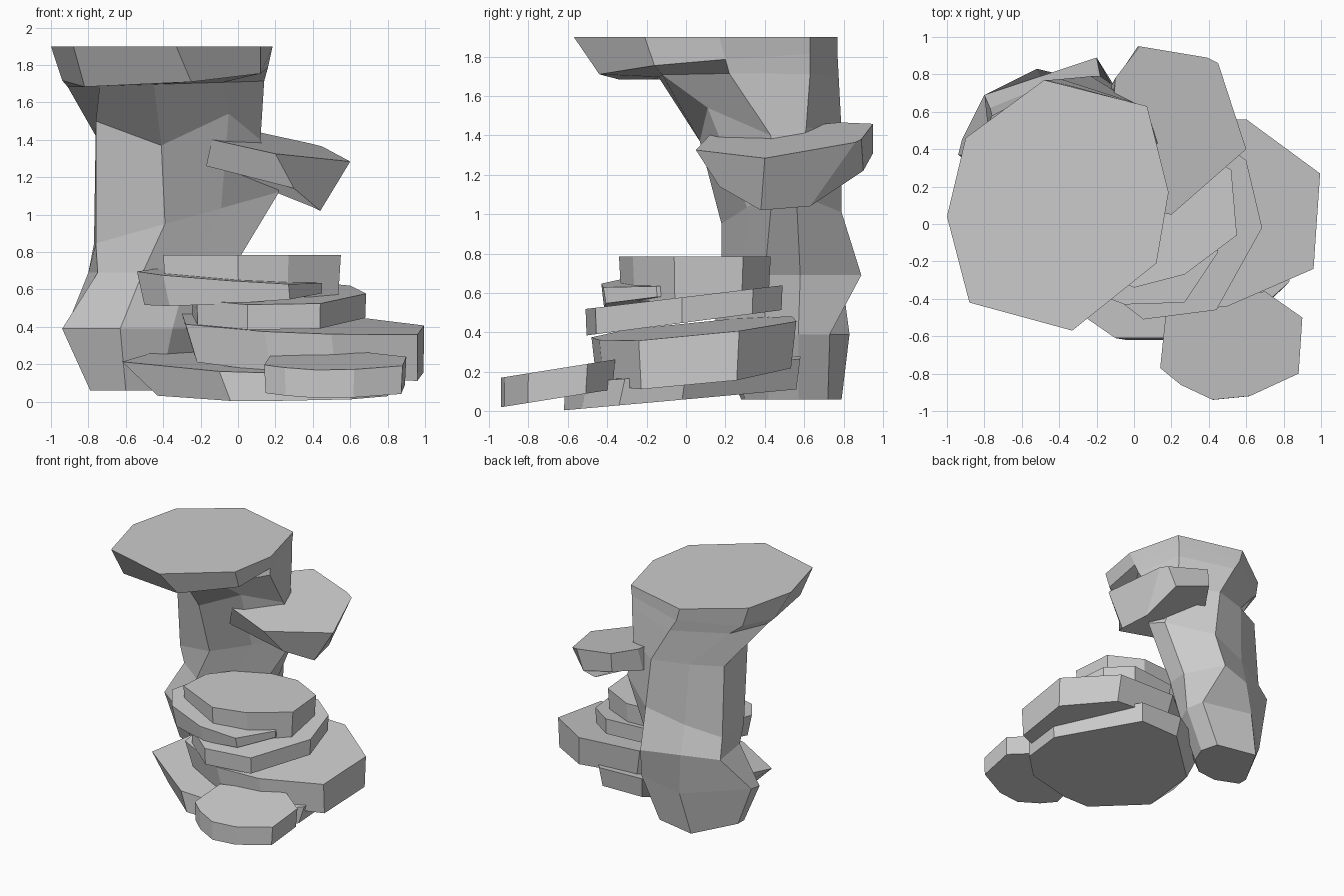
import bpy
import bmesh


def on_plane(outline, plane):
    """Lift a flat outline onto the tilted plane z = c + a*x + b*y."""
    c, a, b = plane
    return [(x, y, c + a * x + b * y) for x, y in outline]


def loft(name, rings):
    """Skin a stack of equal-sized rings and cap both ends."""
    bm = bmesh.new()
    loops = [[bm.verts.new(p) for p in ring] for ring in rings]
    n = len(loops[0])
    for low, high in zip(loops, loops[1:]):
        for i in range(n):
            j = (i + 1) % n
            bm.faces.new((low[i], low[j], high[j], high[i]))
    bm.faces.new(loops[0])
    bm.faces.new(loops[-1])
    bmesh.ops.recalc_face_normals(bm, faces=bm.faces)
    mesh = bpy.data.meshes.new(name)
    bm.to_mesh(mesh)
    bm.free()
    obj = bpy.data.objects.new(name, mesh)
    bpy.context.collection.objects.link(obj)
    return obj


def slab(name, outline, top, bottom, taper=1.0, shift=(0, 0)):
    """Flat rock: outline on top, tapered and shifted copy below."""
    n = len(outline)
    cx = sum(p[0] for p in outline) / n
    cy = sum(p[1] for p in outline) / n
    under = [(cx + (x - cx) * taper + shift[0], cy + (y - cy) * taper + shift[1])
             for x, y in outline]
    return loft(name, [on_plane(under, bottom), on_plane(outline, top)])


# Stacked slabs, from the ground up
base_top = [(-.62, -.25), (-.1, -.61), (.18, -.61), (.62, -.5), (.83, -.31),
            (.84, 0), (.4, .58), (0, .58), (-.45, .3)]
base_under = [(-.43, -.31), (-.04, -.62), (.2, -.62), (.6, -.53), (.8, -.34),
              (.81, -.02), (.38, .56), (.02, .55), (-.42, .15)]
loft("base_slab", [on_plane(base_under, (.06, 0, .09)),
                   on_plane(base_top, (.22, -.03, .1))])

slab("front_slab",
     [(.17, -.48), (.14, -.77), (.25, -.86), (.42, -.94), (.62, -.92),
      (.88, -.8), (.9, -.5), (.7, -.36)],
     (.32, 0, .16), (.17, 0, .16), .98, (0, -.005))

slab("second_slab",
     [(.6, .56), (.995, .27), (.96, -.24), (.5, -.44), (.14, -.48),
      (-.28, -.3), (-.3, .25), (.05, .54)],
     (.43, -.05, .1), (.22, -.09, .1), .95, (.03, 0))

slab("third_slab",
     [(.44, -.46), (.05, -.51), (-.22, -.3), (-.25, .1), (0, .45),
      (.4, .49), (.6, .34), (.685, -.02)],
     (.58, 0, .12), (.45, 0, .13), .99)

slab("fourth_slab",
     [(.27, -.42), (-.05, -.43), (-.4, -.3), (-.54, -.1), (-.45, .2),
      (0, .35), (.35, .2), (.45, -.15)],
     (.67, -.06, .06), (.56, .07, .08), .96, (.02, 0))

slab("top_slab",
     [(0, -.34), (.27, -.27), (.55, -.06), (.52, .29), (.25, .43),
      (-.15, .4), (-.38, .12), (-.4, -.15)],
     (.785, 0, 0), (.56, 0, 0), .97)

# Tilted ledge on the right of the pillar, undercut toward the pillar
ledge_top = [(.6, .4), (.2, .05), (-.14, .12), (-.12, .45), (-.1, .78),
             (.03, .95), (.39, .89), (.45, .86)]
ledge_under = [(.44, .38, 1.02), (.3, .17, 1.14), (-.17, .13, 1.26),
               (-.15, .45, 1.26), (-.12, .74, 1.28), (.02, .95, 1.31),
               (.32, .9, 1.22), (.4, .63, 1.04)]
loft("side_ledge", [ledge_under, on_plane(ledge_top, (1.36, -.2, .11))])

# Pillar that swells and twists up into the flat flared top
foot = [(-.22, .57), (-.26, .72), (-.6, .79), (-.79, .44),
        (-.79, .36), (-.6, .28), (-.42, .3), (-.28, .42)]
bulge = [(-.07, .57), (-.1, .73), (-.52, .83), (-.92, .45),
         (-.94, .37), (-.63, .14), (-.35, .2), (-.15, .4)]
waist = [(-.03, .58), (-.2, .89), (-.5, .79), (-.8, .69),
         (-.75, .36), (-.51, .18), (-.27, .29), (-.04, .4)]
shaft = [(.15, .56), (-.18, .79), (-.5, .73), (-.77, .62),
         (-.76, .32), (-.39, .18), (-.09, .31), (.22, .44)]
neck = [(.06, .61, 1.44), (-.23, .79, 1.42), (-.52, .7, 1.42),
        (-.76, .58, 1.42), (-.76, .27, 1.5), (-.41, .07, 1.37),
        (-.05, .11, 1.54), (.12, .43, 1.4)]
underside = [(.06, .63), (-.39, .775), (-.78, .54), (-.91, .22),
             (-.74, -.12), (-.45, -.14), (-.08, -.12), (.14, .22)]
flare = [(.06, .63), (-.45, .77), (-.86, .48), (-.94, .17),
         (-.82, -.34), (-.25, -.44), (.12, -.16), (.16, .2)]
rim = [(.07, .63), (-.48, .77), (-.9, .46), (-1, .04),
       (-.88, -.42), (-.33, -.57), (.12, -.21), (.185, .17)]

loft("pillar", [
    on_plane(foot, (.06, 0, 0)),
    on_plane(bulge, (.39, 0, 0)),
    on_plane(waist, (.69, 0, 0)),
    on_plane(shaft, (1.06, .28, 0)),
    neck,
    on_plane(underside, (1.71, .03, 0)),
    on_plane(flare, (1.76, .06, .08)),
    on_plane(rim, (1.9, 0, 0)),
])
